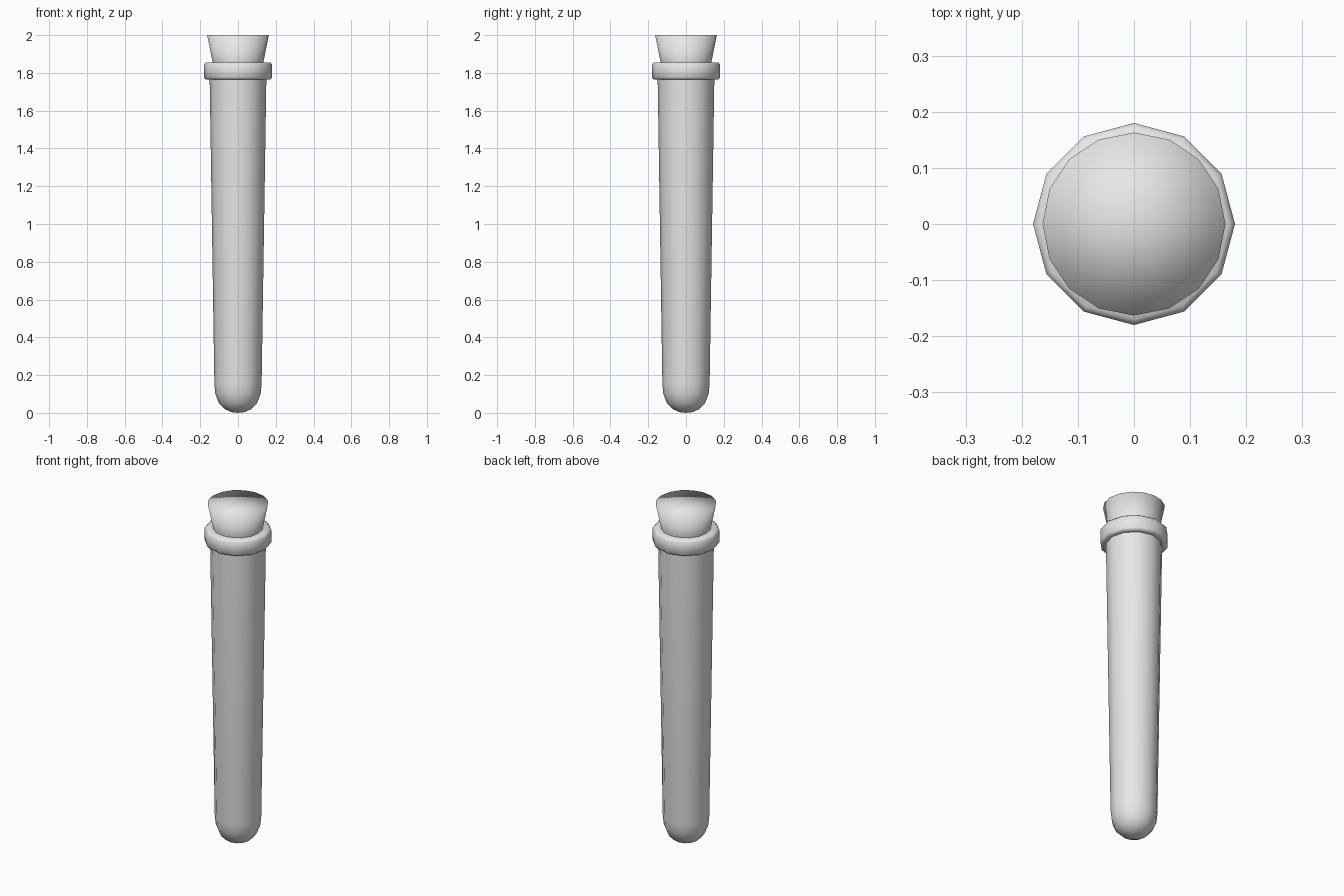
import bpy
import bmesh
from math import cos, sin, tau, radians

cube = bpy.data.objects.get("Cube")
if cube:
    bpy.data.objects.remove(cube, do_unlink=True)

grey = bpy.data.materials.new("light_grey")
grey.use_nodes = True
grey.diffuse_color = (0.8, 0.8, 0.8, 1)
grey.node_tree.nodes["Principled BSDF"].inputs["Base Color"].default_value = (0.8, 0.8, 0.8, 1)


def lathe(name, profile, sides, smooth_angle):
    """Revolve (radius, height) points around z; zero radius makes a pole."""
    bm = bmesh.new()
    rings = []
    for r, z in profile:
        if r == 0:
            rings.append([bm.verts.new((0, 0, z))] * sides)
        else:
            rings.append([bm.verts.new((r * cos(tau * i / sides), r * sin(tau * i / sides), z))
                          for i in range(sides)])
    for low, high in zip(rings, rings[1:]):
        for i in range(sides):
            j = (i + 1) % sides
            corners = [low[i], low[j], high[j], high[i]]
            bm.faces.new(list(dict.fromkeys(corners)))
    bmesh.ops.recalc_face_normals(bm, faces=bm.faces)
    mesh = bpy.data.meshes.new(name)
    bm.to_mesh(mesh)
    bm.free()
    mesh.materials.append(grey)
    obj = bpy.data.objects.new(name, mesh)
    bpy.context.collection.objects.link(obj)
    bpy.ops.object.select_all(action="DESELECT")
    obj.select_set(True)
    bpy.context.view_layer.objects.active = obj
    bpy.ops.object.shade_smooth_by_angle(angle=radians(smooth_angle))
    return obj


# Tapered tube with rounded bottom, bevelled collar and hollow inside
rounded_bottom = [(0, 0), (0.035, 0.004), (0.07, 0.02), (0.1, 0.05), (0.12, 0.1), (0.125, 0.15)]
collar = [(0.15, 1.765), (0.17, 1.765), (0.18, 1.775), (0.18, 1.845), (0.17, 1.855)]
inside = [(0.125, 1.855), (0.105, 0.15), (0.06, 0.05), (0, 0.03)]
lathe("tube", rounded_bottom + collar + inside, 12, 50)

# Flared stopper, smooth over the rim
lathe("stopper", [(0, 1.72), (0.107, 1.72), (0.163, 2.0), (0, 2.0)], 16, 180)
